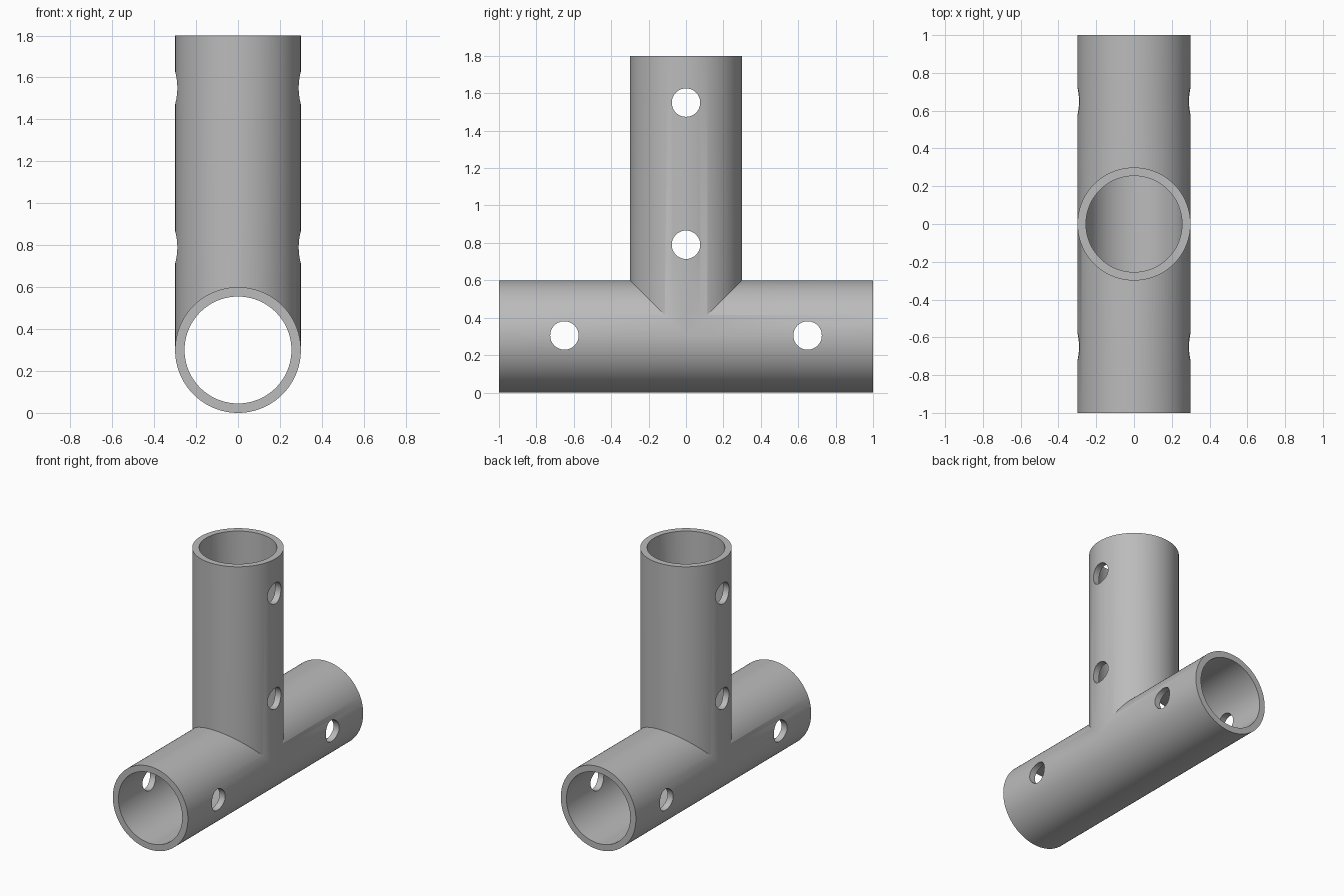
import bpy
from math import pi, radians

cube = bpy.data.objects.get("Cube")
if cube:
    bpy.data.objects.remove(cube, do_unlink=True)

OUTER, INNER, HOLE = 0.30, 0.255, 0.076
AXIS_Z, TOP = 0.30, 1.80
ALONG_X, ALONG_Y, UPRIGHT = (0, pi / 2, 0), (pi / 2, 0, 0), (0, 0, 0)

grey = bpy.data.materials.new("plain grey")
grey.use_nodes = True
colour = (0.5, 0.5, 0.5, 1)
grey.diffuse_color = colour
grey.node_tree.nodes["Principled BSDF"].inputs["Base Color"].default_value = colour


def cylinder(name, radius, length, centre, rotation, sides=96):
    bpy.ops.mesh.primitive_cylinder_add(vertices=sides, radius=radius, depth=length,
                                        location=centre, rotation=rotation)
    obj = bpy.context.object
    obj.name = name
    obj.data.materials.append(grey)
    return obj


def combine(target, other, operation):
    mod = target.modifiers.new(operation.title(), 'BOOLEAN')
    mod.operation = operation
    mod.solver = 'EXACT'
    mod.object = other
    bpy.context.view_layer.objects.active = target
    bpy.ops.object.modifier_apply(modifier=mod.name)
    bpy.data.objects.remove(other, do_unlink=True)


# Outer walls: level tube and upright branch (a hair slimmer for a clean join)
tee = cylinder("tee_pipe_fitting", OUTER, 2, (0, 0, AXIS_Z), ALONG_Y)
branch = cylinder("branch_tube", OUTER - 0.0006, TOP - AXIS_Z,
                  (0, 0, (TOP + AXIS_Z) / 2), UPRIGHT)
combine(tee, branch, 'UNION')

# Bores, open into each other
combine(tee, cylinder("level_bore", INNER, 2.2, (0, 0, AXIS_Z), ALONG_Y), 'DIFFERENCE')
combine(tee, cylinder("branch_bore", INNER - 0.0006, TOP,
                      (0, 0, AXIS_Z + TOP / 2), UPRIGHT), 'DIFFERENCE')

# Bolt holes right through both walls
for y, z in [(-0.65, 0.305), (0.65, 0.305), (0, 0.79), (0, 1.55)]:
    combine(tee, cylinder("bolt_hole", HOLE, 1, (0, y, z), ALONG_X, 48), 'DIFFERENCE')

# Smooth walls with crisp rims
bpy.ops.object.select_all(action='DESELECT')
tee.select_set(True)
bpy.context.view_layer.objects.active = tee
bpy.ops.object.transform_apply(location=True, rotation=True, scale=True)
bpy.ops.object.shade_smooth_by_angle(angle=radians(30))
